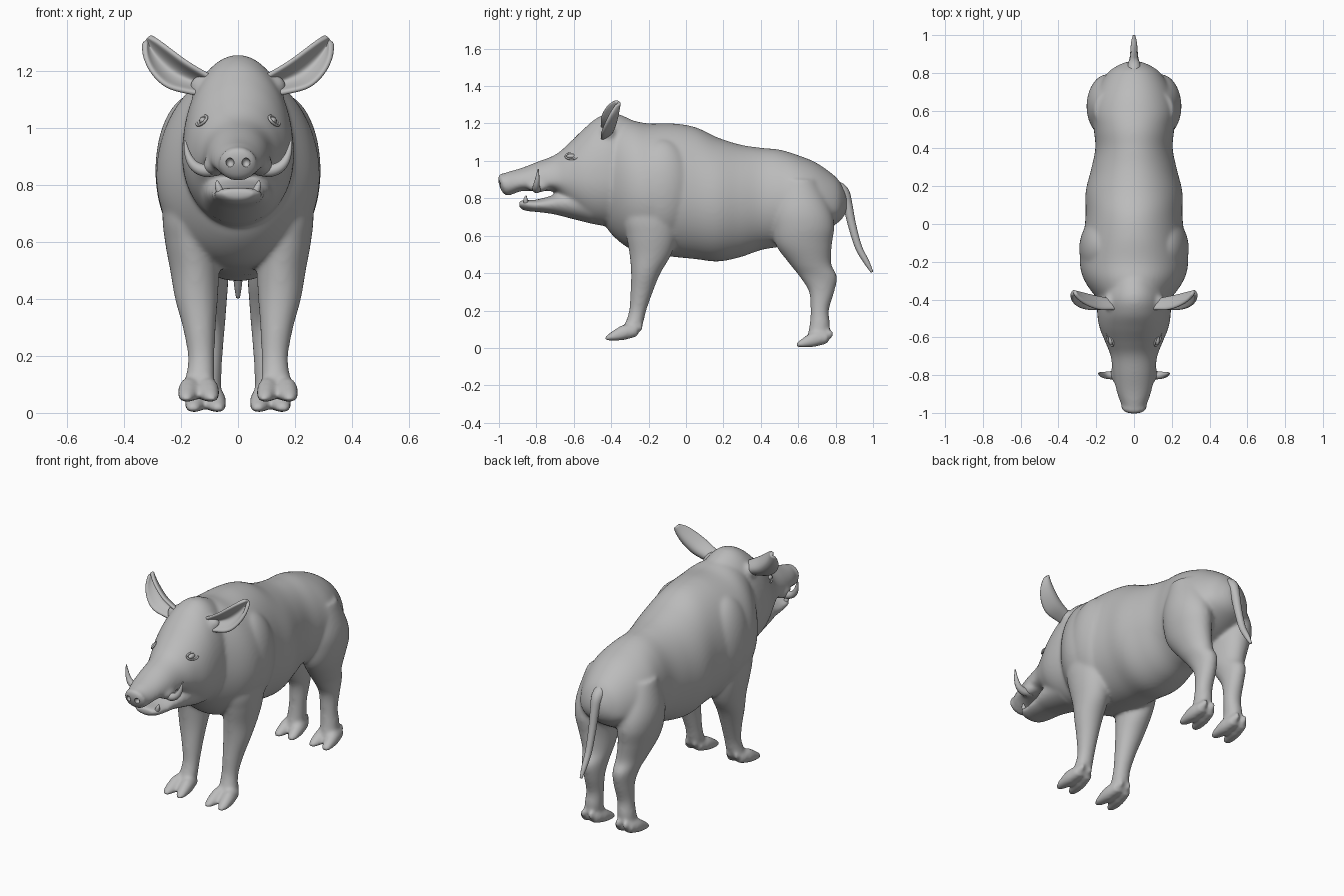
import bpy, bmesh, math
from mathutils import Euler, Matrix, Vector

cube = bpy.data.objects.get("Cube")
if cube:
    bpy.data.objects.remove(cube, do_unlink=True)

hide = bpy.data.materials.new("warm_grey")
hide.use_nodes = True
hide.diffuse_color = (0.5, 0.5, 0.5, 1)
hide.node_tree.nodes["Principled BSDF"].inputs["Base Color"].default_value = (0.5, 0.5, 0.5, 1)
ANGLES = [math.tau * i / 64 for i in range(64)]


def finish(name, bm):
    bmesh.ops.recalc_face_normals(bm, faces=bm.faces)
    for f in bm.faces:
        f.smooth = True
    me = bpy.data.meshes.new(name)
    bm.to_mesh(me)
    bm.free()
    me.materials.append(hide)
    ob = bpy.data.objects.new(name, me)
    bpy.context.collection.objects.link(ob)
    return ob


def spline(rows, steps=5):
    """Catmull-Rom interpolation through rows of numbers."""
    out = []
    last = len(rows) - 1
    for i in range(last):
        quad = [rows[max(0, min(last, i + k))] for k in (-1, 0, 1, 2)]
        for s in range(steps):
            t = s / steps
            out.append([q + t / 2 * (r - p + t * (2*p - 5*q + 4*r - n + t * (3*(q - r) + n - p)))
                        for p, q, r, n in zip(*quad)])
    return out + [list(rows[-1])]


def skin(bm, rings):
    loops = [[bm.verts.new(p) for p in ring] for ring in rings]
    n = len(loops[0])
    for a, b in zip(loops, loops[1:]):
        for i in range(n):
            bm.faces.new((a[i], a[(i + 1) % n], b[(i + 1) % n], b[i]))
    bm.faces.new(loops[0])
    bm.faces.new(loops[-1])


def long_loft(bm, rows, x=0, dy=0, dz=0, splay=0):
    """Egg sections along y: y, top, bottom, half width, height of widest point."""
    skin(bm, [[(x + splay * (rows[0][0] - y) + w * math.cos(a), y + dy,
                dz + m + (top - m if math.sin(a) > 0 else m - bot) * math.sin(a)) for a in ANGLES]
              for y, top, bot, w, m in spline(rows, 10)])


def leg_loft(bm, rows, side):
    """Oval sections down z: z, y centre, y radius, x centre, x radius."""
    skin(bm, [[(side * (xc + rx * math.cos(a)), yc + ry * math.sin(a), z) for a in ANGLES]
              for z, yc, ry, xc, rx in spline(rows, 10)])


def tube(name, rows):
    """Tapered tube through rows of x, y, z, radius."""
    bm = bmesh.new()
    pts = spline(rows)
    rings = []
    for i, (x, y, z, r) in enumerate(pts):
        d = Vector(pts[min(i + 1, len(pts) - 1)][:3]) - Vector(pts[max(i - 1, 0)][:3])
        q = d.to_track_quat('Z', 'Y')
        rings.append([Vector((x, y, z)) + q @ Vector((r * math.cos(a), r * math.sin(a), 0))
                      for a in ANGLES[::4]])
    skin(bm, rings)
    return finish(name, bm)


def lump(bm, loc, scale, tilt=0):
    bmesh.ops.create_uvsphere(bm, u_segments=40, v_segments=24, radius=1,
                              matrix=Matrix.LocRotScale(Vector(loc), Euler((tilt, 0, 0)), Vector(scale)))


trunk = [(-.47, 1.10, .72, .12, .9), (-.4, 1.2, .61, .19, .88), (-.3, 1.215, .53, .262, .85),
         (-.2, 1.2, .505, .287, .83), (-.07, 1.2, .487, .268, .82), (.05, 1.18, .475, .256, .8),
         (.17, 1.125, .462, .256, .78), (.29, 1.087, .485, .227, .78), (.4, 1.07, .523, .205, .78),
         (.5, 1.06, .54, .213, .78), (.6, 1.03, .56, .225, .77), (.7, .988, .6, .2, .75),
         (.8, .915, .66, .14, .75), (.842, .855, .7, .08, .76), (.86, .81, .74, .035, .77)]
head = [(-.985, .93, .83, .05, .88), (-.94, .945, .818, .074, .872), (-.88, .962, .838, .094, .88),
        (-.8, .993, .838, .11, .885), (-.7, 1.033, .832, .124, .89), (-.63, 1.09, .76, .15, .9),
        (-.55, 1.168, .69, .182, .9), (-.47, 1.233, .657, .195, .9), (-.38, 1.255, .662, .192, .9),
        (-.25, 1.2, .72, .16, .9)]
jaw = [(-.892, .79, .75, .055, .77), (-.86, .79, .733, .083, .775), (-.8, .793, .727, .09, .765),
       (-.72, .814, .717, .1, .77), (-.66, .837, .703, .115, .775), (-.5, .84, .662, .14, .77)]
front_leg = [(.85, -.18, .12, .15, .1), (.7, -.19, .145, .165, .1), (.6, -.185, .135, .163, .093),
             (.5, -.19, .112, .152, .086), (.4, -.215, .079, .146, .075), (.3, -.237, .06, .136, .058),
             (.2, -.258, .046, .129, .047), (.13, -.278, .048, .132, .05), (.07, -.305, .045, .137, .05)]
hind_leg = [(.9, .6, .1, .12, .09), (.75, .617, .155, .135, .112), (.65, .627, .166, .14, .108),
            (.55, .63, .15, .13, .095), (.45, .665, .112, .112, .077), (.38, .708, .1, .102, .062),
            (.3, .725, .068, .099, .053), (.2, .715, .049, .102, .048), (.12, .715, .055, .108, .05),
            (.04, .7, .055, .113, .05)]
toe = [(-.26, .12, .06, .03, .09), (-.33, .125, .042, .038, .075), (-.38, .1, .038, .034, .06),
       (-.415, .075, .038, .026, .052), (-.433, .06, .04, .014, .049)]

# Body: trunk, head, jaw, legs and feet fused into one smooth skin
bm = bmesh.new()
for rows in (trunk, head, jaw):
    long_loft(bm, rows)
lump(bm, (0, -.969, .873), (.07, .03, .064), .35)
for side in (-1, 1):
    leg_loft(bm, front_leg, side)
    leg_loft(bm, hind_leg, side)
    # Shoulder blade, lip swelling at the tusk and root of the ear
    lump(bm, (side * .15, -.13, .85), (.14, .18, .27))
    lump(bm, (side * .083, -.79, .865), (.042, .06, .034))
    lump(bm, (side * .115, -.415, 1.145), (.055, .042, .045))
    # Cloven hooves and dewclaws
    for x, dy, dz in ((.138, 0, 0), (.114, 1.02, -.036)):
        for k in (-1, 1):
            long_loft(bm, toe, side * (x + k * .027), dy, dz, side * k * .1)
            lump(bm, (side * (x + k * .026), -.25 + dy, .11 + dz), (.016, .021, .025))
body = finish("body", bm)
remesh = body.modifiers.new("fuse", 'REMESH')
remesh.mode = 'VOXEL'
remesh.voxel_size = 0.009
remesh.use_smooth_shade = True
soften = body.modifiers.new("soften", 'SMOOTH')
soften.factor = 0.5
soften.iterations = 16

# Nostrils cut into the snout
bm = bmesh.new()
for side in (-1, 1):
    lump(bm, (side * .028, -.995, .878), (.014, .02, .016))
cutter = finish("nostril_cutter", bm)
cutter.hide_render = True
cutter.hide_viewport = True
cut = body.modifiers.new("nostrils", 'BOOLEAN')
cut.operation = 'DIFFERENCE'
cut.solver = 'EXACT'
cut.object = cutter

# Tail
tube("tail", [(0, .74, .86, .03), (0, .8, .855, .038), (0, .84, .83, .034), (0, .864, .765, .026),
              (0, .887, .66, .022), (0, .922, .54, .019), (0, .965, .46, .015), (0, .995, .405, .007)])

for side, label in ((1, "left"), (-1, "right")):
    # Cupped ear
    bm = bmesh.new()
    grid = []
    for x, y, z, w in spline([(.09, -.41, 1.14, .035), (.15, -.398, 1.16, .046), (.215, -.385, 1.188, .056),
                              (.268, -.372, 1.232, .052), (.304, -.363, 1.277, .037),
                              (.32, -.358, 1.312, .014)], 3):
        grid.append([bm.verts.new((side * (x - .62 * w * v), y - 1.25 * v * v * w, z + .78 * w * v))
                     for v in (i / 5 - 1 for i in range(11))])
    for a, b in zip(grid, grid[1:]):
        for i in range(10):
            bm.faces.new((a[i], a[i + 1], b[i + 1], b[i]))
    ear = finish(f"{label}_ear", bm)
    solid = ear.modifiers.new("thickness", 'SOLIDIFY')
    solid.thickness = .02
    solid.offset = 0
    ear.modifiers.new("rounding", 'SUBSURF').levels = 1

    # Curved tusk and small lower tooth
    tube(f"{label}_tusk", [(side * .07, -.79, .855, .022), (side * .115, -.80, .85, .022),
                           (side * .152, -.80, .866, .018), (side * .175, -.795, .903, .012),
                           (side * .187, -.79, .957, .003)])
    tube(f"{label}_lower_tooth", [(side * .06, -.855, .77, .015), (side * .07, -.858, .795, .011),
                                  (side * .074, -.855, .815, .003)])

    # Eye with lid rim
    bm = bmesh.new()
    lump(bm, (side * .122, -.612, 1.025), (.014, .027, .013))
    finish(f"{label}_eye", bm)
    tube(f"{label}_eyelid", [(side * (.127 - .012 * math.sin(a) + .012 * math.cos(a)),
                              -.612 + .032 * math.cos(a), 1.025 + .016 * math.sin(a), .005)
                             for a in ANGLES[::2] + ANGLES[:1]])
